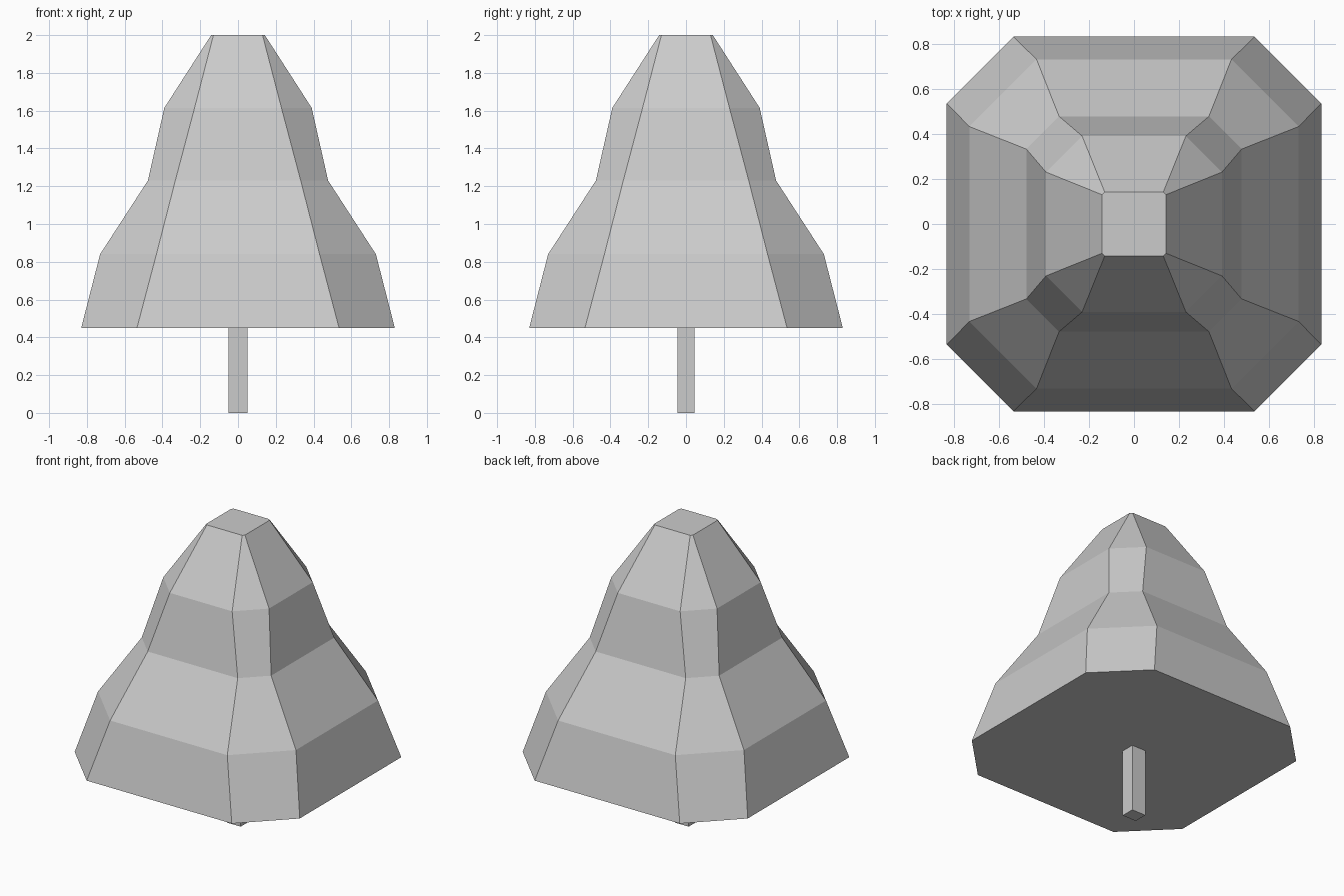
import bpy, bmesh

if "Cube" in bpy.data.objects:
    bpy.data.objects.remove(bpy.data.objects["Cube"])

# (height, half width, half length of the flat side) for each foliage ring
RINGS = [
    (0.45, 0.83, 0.535),
    (0.84, 0.73, 0.432),
    (1.23, 0.477, 0.332),
    (1.615, 0.39, 0.23),
    (2.00, 0.142, 0.13),
]


def octagon(z, h, f):
    """Square ring with cut corners, counter-clockwise."""
    return [(h, -f, z), (h, f, z), (f, h, z), (-f, h, z),
            (-h, f, z), (-h, -f, z), (-f, -h, z), (f, -h, z)]


def loft(name, rings):
    """Closed solid skinned through rings of equal point count."""
    bm = bmesh.new()
    loops = [[bm.verts.new(p) for p in ring] for ring in rings]
    n = len(loops[0])
    for low, high in zip(loops, loops[1:]):
        for i in range(n):
            j = (i + 1) % n
            bm.faces.new((low[i], low[j], high[j], high[i]))
    bm.faces.new(loops[0][::-1])
    bm.faces.new(loops[-1])
    mesh = bpy.data.meshes.new(name)
    bm.to_mesh(mesh)
    bm.free()
    obj = bpy.data.objects.new(name, mesh)
    bpy.context.collection.objects.link(obj)
    return obj


def rectangle(z, x, y):
    return [(x, -y, z), (x, y, z), (-x, y, z), (-x, -y, z)]


# Tiered foliage
loft("foliage", [octagon(*r) for r in RINGS])

# Thin rectangular trunk
loft("trunk", [rectangle(z, 0.051, 0.045) for z in (0.0, 0.45)])
